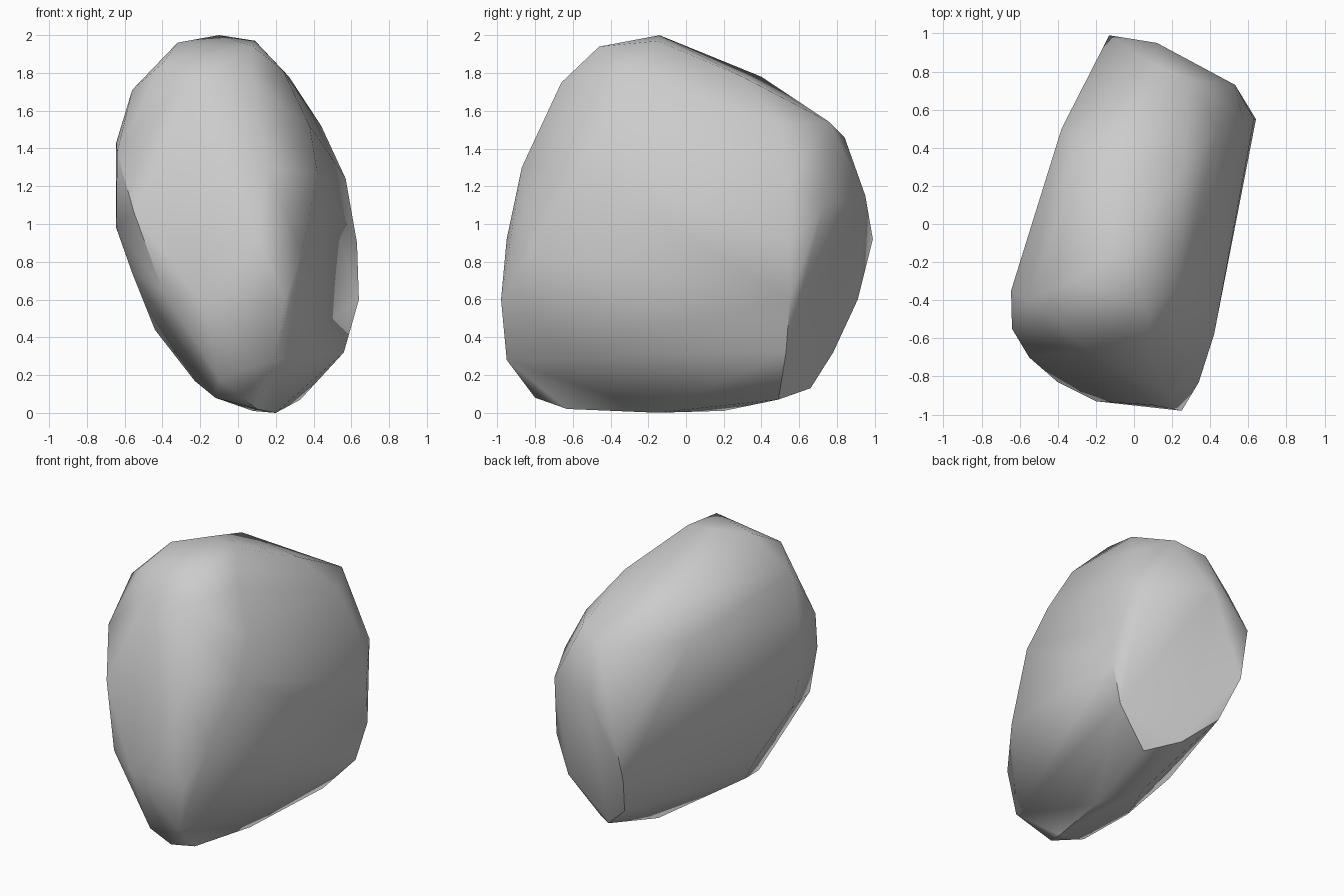
import bpy, bmesh
from math import radians
from mathutils import Vector

if "Cube" in bpy.data.objects:
    bpy.data.objects.remove(bpy.data.objects["Cube"])

# Key corners of the stone, relative to its centre
front_end = [(.25, -.98, -.4), (.2, -.95, -.72), (.03, -.8, -.92), (.1, -.63, -.98),
             (.15, -.87, .3), (.1, -.95, -.08), (.08, -.66, .75), (-.25, -.66, .75),
             (-.2, -.93, -.4), (-.1, -.85, -.82), (-.4, -.83, -.35), (-.55, -.7, .06),
             (-.64, -.55, .38)]
crown = [(.09, -.15, .97), (.08, -.46, .94), (-.32, -.3, .96), (-.1, -.14, 1),
         (-.4, -.5, .85), (-.56, -.4, .71), (-.25, .4, .78), (.27, .3, .78)]
right_side = [(.34, -.83, -.15), (.42, -.58, .27), (.38, -.42, .52), (.24, -.34, .81),
              (.44, .5, .52), (.57, .55, .24), (.63, .55, -.1), (.64, .55, -.4),
              (.56, .53, -.68), (.33, .49, -.93)]
back_end = [(.15, .66, -.87), (-.06, .78, -.68), (-.14, .91, -.4), (-.13, .99, -.08),
            (.12, .95, .15), (.53, .73, .1), (.29, .76, .54), (.1, .84, .46),
            (-.38, .5, .5)]
left_side = [(-.12, -.65, -.92), (-.23, -.34, -.83), (-.44, -.17, -.56), (-.56, -.4, -.26),
             (-.645, -.35, -.02), (-.645, -.35, .43), (.2, -.15, -1), (.08, .2, -.99)]

# Wrap the corners in a convex skin standing on the ground
bm = bmesh.new()
for p in front_end + crown + right_side + back_end + left_side:
    bm.verts.new(Vector(p) + Vector((0, 0, 1)))
bmesh.ops.convex_hull(bm, input=bm.verts[:])
bmesh.ops.delete(bm, geom=[v for v in bm.verts if not v.link_faces], context='VERTS')
bmesh.ops.recalc_face_normals(bm, faces=bm.faces[:])
mesh = bpy.data.meshes.new("stone")
bm.to_mesh(mesh)
bm.free()
stone = bpy.data.objects.new("stone", mesh)
bpy.context.collection.objects.link(stone)

# Smooth faces with only the hard edges kept
bpy.context.view_layer.objects.active = stone
stone.select_set(True)
bpy.ops.object.shade_smooth_by_angle(angle=radians(45))
